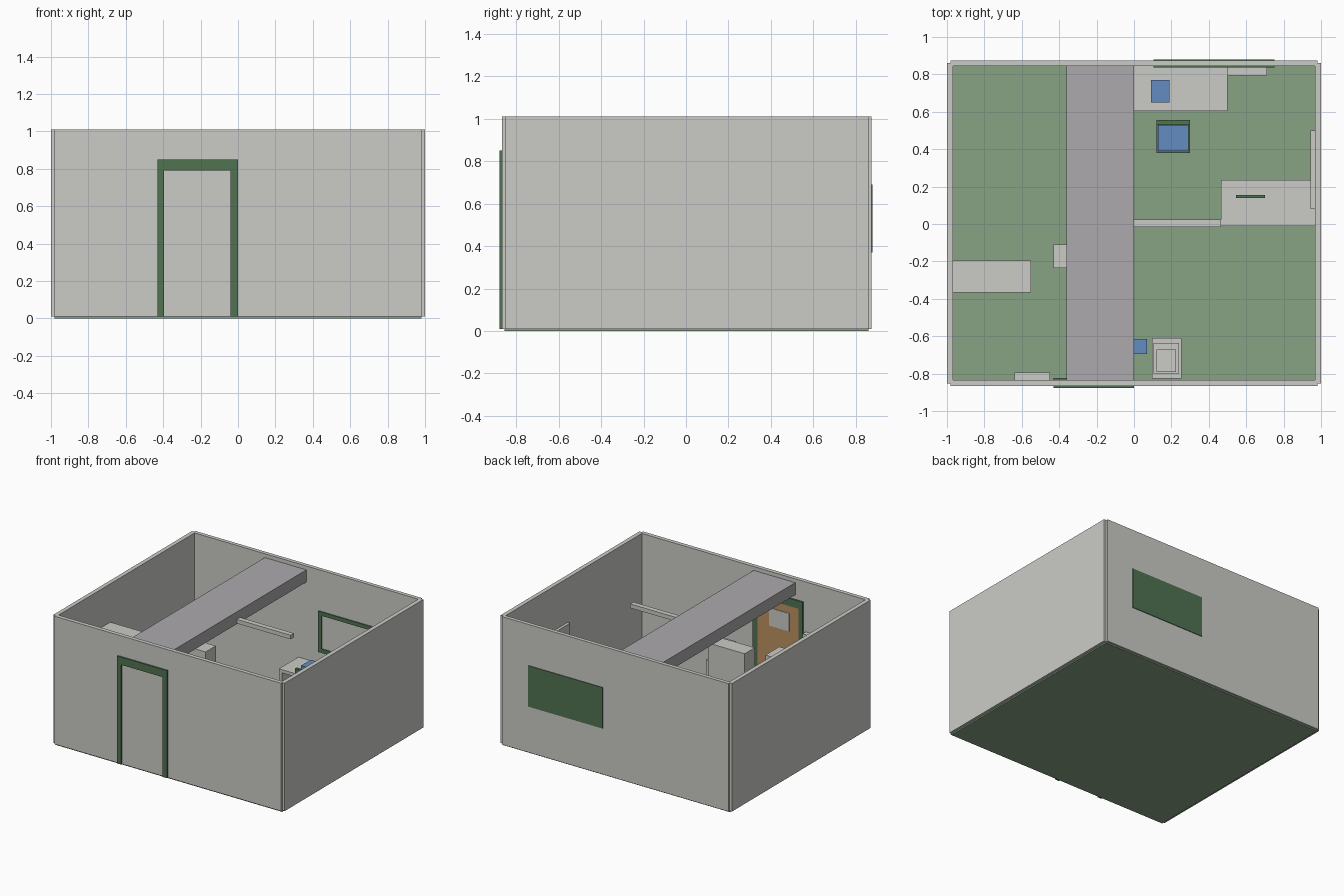
import bpy


def material(name, rgb):
    """Flat material from sRGB 0-255 values, stored as linear."""
    m = bpy.data.materials.new(name)
    m.diffuse_color = [((c / 255 + 0.055) / 1.055) ** 2.4 for c in rgb] + [1]
    return m


PLASTER = material("plaster", (203, 203, 199))
GREEN = material("floor_green", (135, 163, 131))
FRAME = material("frame_green", (80, 115, 82))
GREY = material("beam_grey", (172, 170, 172))
BLUE = material("blue", (100, 140, 192))
WOOD = material("door_wood", (188, 146, 98))


def box(name, mat, x, y, z):
    """Box from its (min, max) range on each axis."""
    bpy.ops.mesh.primitive_cube_add(size=1)
    ob = bpy.context.object
    ob.name = name
    ob.location = [sum(r) / 2 for r in (x, y, z)]
    ob.scale = [r[1] - r[0] for r in (x, y, z)]
    bpy.ops.object.transform_apply(location=True, scale=True)
    ob.data.materials.append(mat)
    return ob


def legs(name, mat, x, y, z, w):
    """Four corner legs under a rectangular top."""
    for a in (x[0], x[1] - w):
        for b in (y[0], y[1] - w):
            box(name, mat, (a, a + w), (b, b + w), z)


# Room shell
box("floor", GREEN, (-0.98, 0.98), (-0.855, 0.86), (0, 0.01))
box("front_wall", PLASTER, (-0.98, 0.98), (-0.867, -0.835), (0.01, 1.01))
box("back_wall", PLASTER, (-0.98, 0.98), (0.845, 0.875), (0.01, 1.01))
for side, x in (("left", (-1, -0.967)), ("right", (0.967, 1))):
    box(side + "_wall", PLASTER, x, (-0.852, 0.86), (0.01, 1.01))

# Ceiling beam and the thin crossbar
box("ceiling_beam", GREY, (-0.36, 0), (-0.835, 0.845), (0.885, 0.98))
box("crossbar", PLASTER, (0, 0.465), (-0.015, 0.025), (0.89, 0.922))

# Door frame, leaf and pane
for x in ((-0.43, -0.395), (-0.04, 0)):
    box("door_jamb", FRAME, x, (-0.878, -0.823), (0.01, 0.79))
box("door_head", FRAME, (-0.43, 0), (-0.878, -0.823), (0.79, 0.85))
box("door_leaf", WOOD, (-0.395, -0.04), (-0.836, -0.828), (0.01, 0.79))
box("door_pane", PLASTER, (-0.315, -0.14), (-0.829, -0.824), (0.59, 0.73))

# Window: outer plate and inner frame
box("window_plate", FRAME, (0.105, 0.75), (0.874, 0.88), (0.37, 0.69))
for x in ((0.105, 0.135), (0.72, 0.75)):
    box("window_side", FRAME, x, (0.837, 0.846), (0.37, 0.69))
for z in ((0.37, 0.4), (0.66, 0.69)):
    box("window_rail", FRAME, (0.135, 0.72), (0.837, 0.846), z)

# Tall cupboards
box("left_cupboard", PLASTER, (-0.967, -0.55), (-0.365, -0.195), (0.01, 0.71))
box("middle_cupboard", PLASTER, (-0.43, -0.115), (-0.235, -0.11), (0.01, 0.72))

# Wall panels
box("front_panel", PLASTER, (-0.64, -0.45), (-0.836, -0.795), (0.35, 0.62))
box("radiator", PLASTER, (0.5, 0.71), (0.795, 0.846), (0.06, 0.3))
box("wall_board", PLASTER, (0.945, 0.968), (0.08, 0.5), (0.35, 0.665))

# Back desk with a blue case on it
box("desk_top", PLASTER, (-0.07, 0.5), (0.605, 0.845), (0.255, 0.28))
for x in ((-0.07, -0.045), (0.475, 0.5)):
    box("desk_side", PLASTER, x, (0.605, 0.845), (0.01, 0.255))
box("desk_case", BLUE, (0.09, 0.19), (0.65, 0.77), (0.28, 0.33))

# Chair
box("chair_seat", FRAME, (0.12, 0.3), (0.38, 0.555), (0.16, 0.18))
box("chair_cushion", BLUE, (0.128, 0.292), (0.39, 0.53), (0.18, 0.2))
box("chair_back", FRAME, (0.12, 0.3), (0.532, 0.555), (0.18, 0.36))
legs("chair_leg", FRAME, (0.12, 0.3), (0.38, 0.555), (0.01, 0.16), 0.02)

# Counter with a slim screen
box("counter", PLASTER, (0.465, 0.967), (-0.01, 0.235), (0.01, 0.3))
box("screen", FRAME, (0.545, 0.7), (0.14, 0.155), (0.3, 0.42))

# Stepped cabinet by the front wall, and a bin
box("cabinet_base", PLASTER, (0.095, 0.255), (-0.825, -0.61), (0.01, 0.3))
box("cabinet_middle", PLASTER, (0.105, 0.24), (-0.8, -0.635), (0.3, 0.36))
box("cabinet_top", PLASTER, (0.12, 0.225), (-0.79, -0.67), (0.36, 0.41))
box("bin", BLUE, (-0.01, 0.07), (-0.695, -0.615), (0.01, 0.13))
